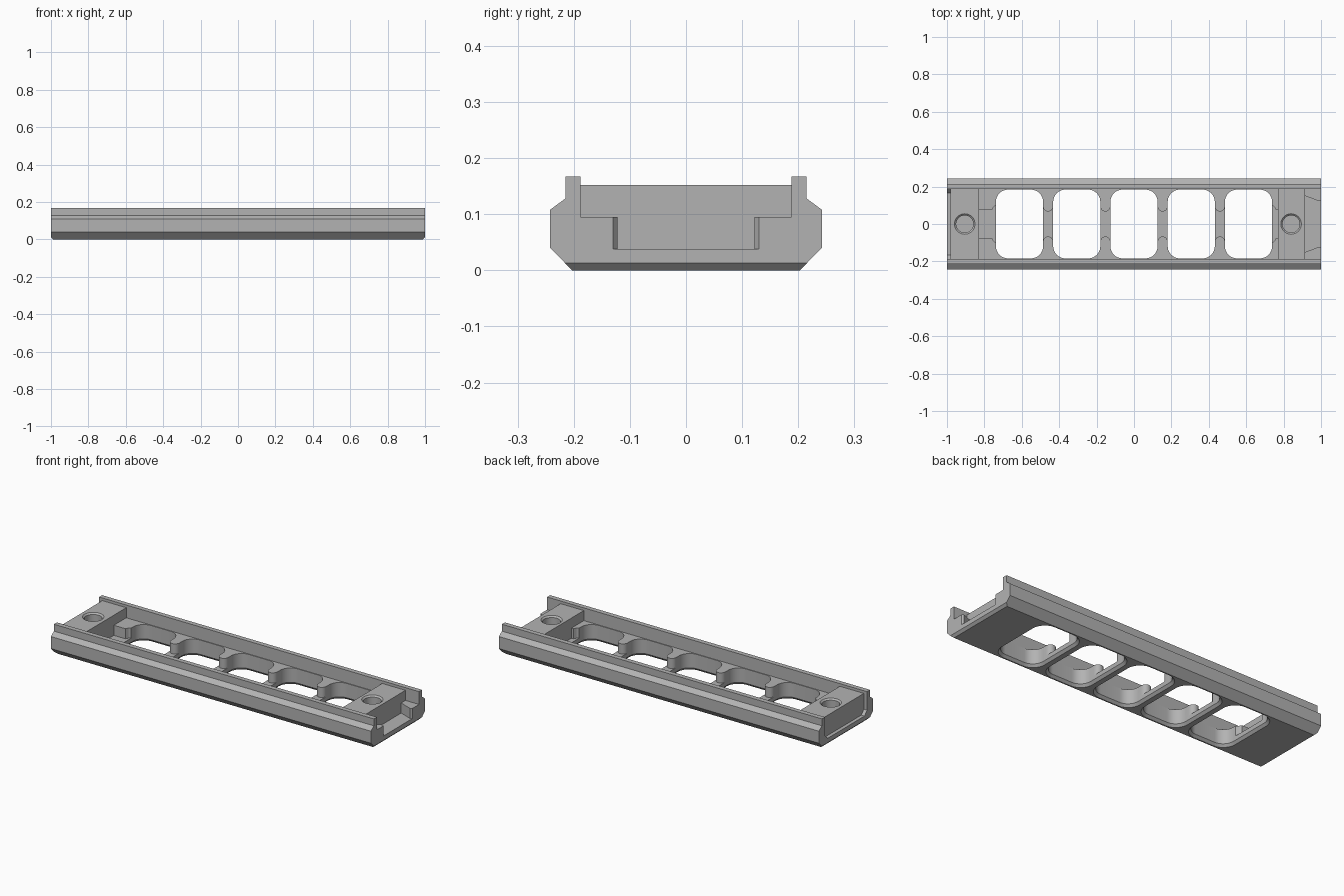
import bpy, bmesh, math
from mathutils import Vector

cube = bpy.data.objects.get("Cube")
if cube:
    bpy.data.objects.remove(cube, do_unlink=True)

grey = bpy.data.materials.new("plain grey")
grey.use_nodes = True
grey.diffuse_color = (0.45, 0.45, 0.45, 1)
grey.node_tree.nodes["Principled BSDF"].inputs["Base Color"].default_value = (0.45, 0.45, 0.45, 1)


def loft(name, rings):
    """Solid skinned through matching closed rings of points."""
    bm = bmesh.new()
    loops = [[bm.verts.new(p) for p in ring] for ring in rings]
    n = len(loops[0])
    for a, b in zip(loops, loops[1:]):
        for i in range(n):
            j = (i + 1) % n
            bm.faces.new((a[i], a[j], b[j], b[i]))
    bm.faces.new(loops[0][::-1])
    bm.faces.new(loops[-1])
    bmesh.ops.recalc_face_normals(bm, faces=bm.faces)
    mesh = bpy.data.meshes.new(name)
    bm.to_mesh(mesh)
    bm.free()
    mesh.materials.append(grey)
    obj = bpy.data.objects.new(name, mesh)
    bpy.context.collection.objects.link(obj)
    return obj


def along_x(name, profile, x0, x1):
    return loft(name, [[(x, y, z) for y, z in profile] for x in (x0, x1)])


def along_z(name, outline, z0, z1):
    return loft(name, [[(x, y, z) for x, y in outline] for z in (z0, z1)])


def mirrored(half):
    """Close a half outline by mirroring its first coordinate."""
    return half + [(-a, b) for a, b in reversed(half)]


def rect(x0, x1, y0, y1):
    return [(x0, y0), (x1, y0), (x1, y1), (x0, y1)]


def rounded(cx, hx, hy, r, steps=8):
    pts = []
    for k, (sx, sy) in enumerate(((1, 1), (-1, 1), (-1, -1), (1, -1))):
        for i in range(steps + 1):
            a = math.pi / 2 * (k + i / steps)
            pts.append((cx + sx * (hx - r) + r * math.cos(a), sy * (hy - r) + r * math.sin(a)))
    return pts


def combine(target, tool, operation):
    mod = target.modifiers.new(operation, 'BOOLEAN')
    mod.operation, mod.solver, mod.object = operation, 'EXACT', tool
    bpy.context.view_layer.update()
    result = target.evaluated_get(bpy.context.evaluated_depsgraph_get())
    mesh = bpy.data.meshes.new_from_object(result)
    target.modifiers.clear()
    target.data = mesh
    bpy.data.objects.remove(tool, do_unlink=True)


def cut(tool):
    combine(body, tool, 'DIFFERENCE')


# Long rail with chamfered sides and raised lips
WALL, LEDGE, FLOOR, TOP = 0.188, 0.095, 0.038, 0.152
half = [(0.203, 0), (0.242, 0.04), (0.242, 0.108), (0.215, 0.128),
        (0.215, 0.167), (WALL, 0.167), (WALL, LEDGE)]
body = along_x("slotted_rail", mirrored(half), -1, 1)

# Chamfered bottom edge at both ends
bm = bmesh.new()
bm.from_mesh(body.data)
for s in (-1, 1):
    res = bmesh.ops.bisect_plane(bm, geom=bm.verts[:] + bm.edges[:] + bm.faces[:],
                                 plane_co=Vector((s * 0.987, 0, 0)),
                                 plane_no=Vector((s, 0, -1)), clear_outer=True)
    edges = [e for e in res["geom_cut"] if isinstance(e, bmesh.types.BMEdge)]
    bmesh.ops.holes_fill(bm, edges=edges)
bmesh.ops.recalc_face_normals(bm, faces=bm.faces)
bm.to_mesh(body.data)
bm.free()

# End blocks, each with a blind screw hole
for x0, x1, hole_x in ((-0.98, -0.83, -0.905), (0.77, 0.915, 0.84)):
    combine(body, along_z("end_block", rect(x0, x1, -WALL - 0.01, WALL + 0.01), 0.08, TOP), 'UNION')
    rings = [[(hole_x + r * math.cos(i * math.pi / 16), r * math.sin(i * math.pi / 16), z)
              for i in range(32)]
             for r, z in ((0.046, 0.05), (0.046, TOP - 0.008), (0.055, TOP), (0.055, 0.2))]
    cut(loft("hole_cutter", rings))

# Five rounded windows, flared on the underside
PITCH, HX, HY = 0.306, 0.126, 0.184
for i in range(-2, 3):
    rings = []
    for grow, z in ((0.012, -0.01), (0.012, 0), (0, 0.014), (0, 0.12)):
        rings.append([(x, y, z) for x, y in rounded(i * PITCH, HX + grow, HY + grow, 0.065 + grow)])
    cut(loft("window_cutter", rings))

# Passages through the webs, with rounded posts either side
GAP = PITCH / 2 - HX
for i in range(4):
    cx = (i - 1.5) * PITCH
    arc = [(GAP * math.sin(a), 0.095 - 0.028 * math.cos(a))
           for a in [math.pi / 2 * k / 6 for k in range(-6, 7)]]
    arc = [(-GAP - 0.01, 0.095)] + arc + [(GAP + 0.01, 0.095)]
    outline = [(cx + x, y) for x, y in arc] + [(cx + x, -y) for x, y in reversed(arc)]
    cut(along_z("passage_cutter", outline, FLOOR, 0.12))

# Passages from the outer windows to the end blocks
for s, stop in ((-1, 0.83), (1, 0.77)):
    edge = 2 * PITCH + HX
    arc = [(edge - 0.01, 0.1), (edge, 0.1), (edge + 0.012, 0.092),
           (edge + 0.02, 0.077), (stop, 0.077)]
    outline = [(s * x, y) for x, y in arc] + [(s * x, -y) for x, y in reversed(arc)]
    cut(along_z("end_passage_cutter", outline, FLOOR, LEDGE + 0.0005))

# Shallow recess in one end, with bevelled lower corners
recess = mirrored([(0.165, FLOOR), (WALL, 0.062), (WALL, 0.2)])
cut(along_x("recess_cutter", recess, -1.02, -0.98))

# Dovetail socket in the other end
side = [(0.13, 1.02), (0.13, 1), (0.122, 0.99), (0.15, 0.915)]
socket = [(x, y) for y, x in mirrored(side)]
cut(along_z("socket_cutter", socket, FLOOR, LEDGE + 0.0005))

bpy.context.view_layer.objects.active = body
body.select_set(True)
bpy.ops.object.shade_smooth_by_angle(angle=math.radians(25))
